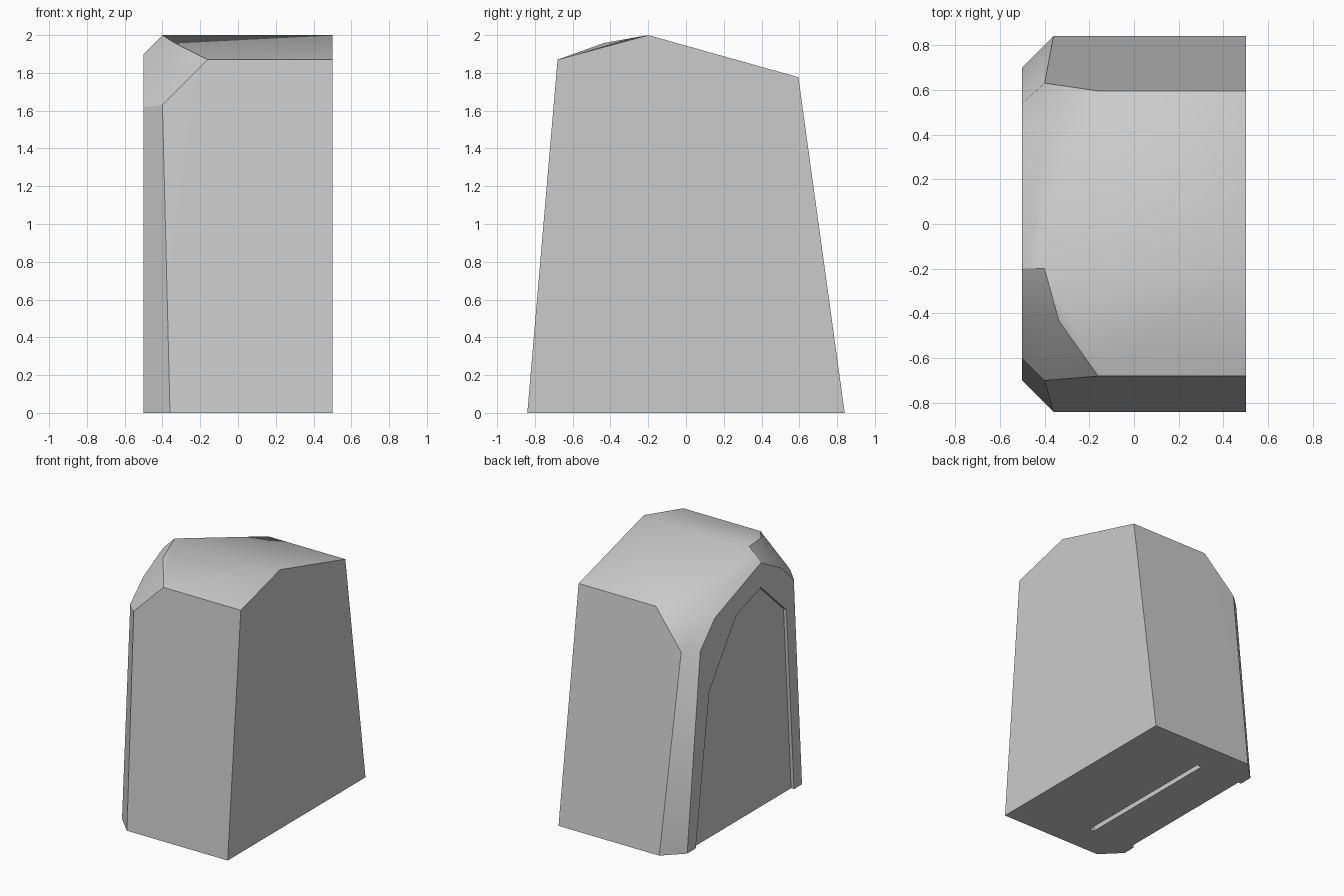
import bpy, bmesh
from math import radians

if "Cube" in bpy.data.objects:
    bpy.data.objects.remove(bpy.data.objects["Cube"])


def make_object(name, verts, faces):
    mesh = bpy.data.meshes.new(name)
    bm = bmesh.new()
    vs = [bm.verts.new(v) for v in verts]
    for f in faces:
        bm.faces.new([vs[i] for i in f])
    bmesh.ops.triangulate(bm, faces=[f for f in bm.faces if len(f.verts) < 6])
    bmesh.ops.recalc_face_normals(bm, faces=bm.faces[:])
    bm.to_mesh(mesh)
    bm.free()
    obj = bpy.data.objects.new(name, mesh)
    bpy.context.collection.objects.link(obj)
    return obj


def prism(name, profile, x0, x1):
    n = len(profile)
    verts = [(x, y, z) for x in (x0, x1) for y, z in profile]
    sides = [(i, (i + 1) % n, n + (i + 1) % n, n + i) for i in range(n)]
    return make_object(name, verts, sides + [range(n), range(n, 2 * n)])


def cut(obj, cutter):
    mod = obj.modifiers.new("cut", 'BOOLEAN')
    mod.operation, mod.solver, mod.object = 'DIFFERENCE', 'EXACT', cutter
    cutter.hide_render = True
    bpy.context.view_layer.objects.active = obj
    bpy.ops.object.modifier_apply(modifier=mod.name)
    bpy.data.objects.remove(cutter)


# Left rim loop, chamfer loop, then right side loop (each from back to front)
rim = [(-.5, y, z) for y, z in
       [(.7, 0), (.54, 1.5), (.36, 1.69), (-.2, 1.9), (-.44, 1.77), (-.6, 1.62), (-.7, 0)]]
chamfer = [(-.36, .84, 0), (-.4, .63, 1.5), (-.4, .36, 1.79), (-.4, -.2, 2),
           (-.335, -.435, 1.958), (-.4, -.7, 1.63), (-.36, -.84, 0)]
right = [(.5, y, z) for y, z in [(.84, 0), (.595, 1.777), (-.2, 2), (-.68, 1.87), (-.84, 0)]]
corners = [(-.16, .595, 1.777), (-.16, -.68, 1.87)]

faces = [(i, i + 1, 8 + i, 7 + i) for i in range(6)]
faces += [range(7), range(14, 19), (0, 7, 14, 18, 13, 6)]       # left, right, bottom
faces += [(7, 8, 19, 15, 14), (13, 12, 20, 17, 18)]             # back, front
faces += [(8, 9, 19), (11, 12, 20)]                             # corner bevels
faces += [(19, 9, 10), (19, 10, 16, 15), (20, 11, 10), (20, 10, 16, 17)]  # top
body = make_object("body", rim + chamfer + right + corners, faces)

# Shallow side recess, and the narrow slot behind the side panel
inner = [(.61, -.1), (.43, 1.15), (.1, 1.61), (-.2, 1.71), (-.51, 1.42), (-.61, -.1)]
cut(body, prism("recess_cutter", inner, -.6, -.475))
cut(body, prism("slot_cutter", inner, -.13, -.09))

bpy.ops.object.select_all(action='DESELECT')
body.select_set(True)
bpy.context.view_layer.objects.active = body
bpy.ops.object.shade_smooth_by_angle(angle=radians(32))
